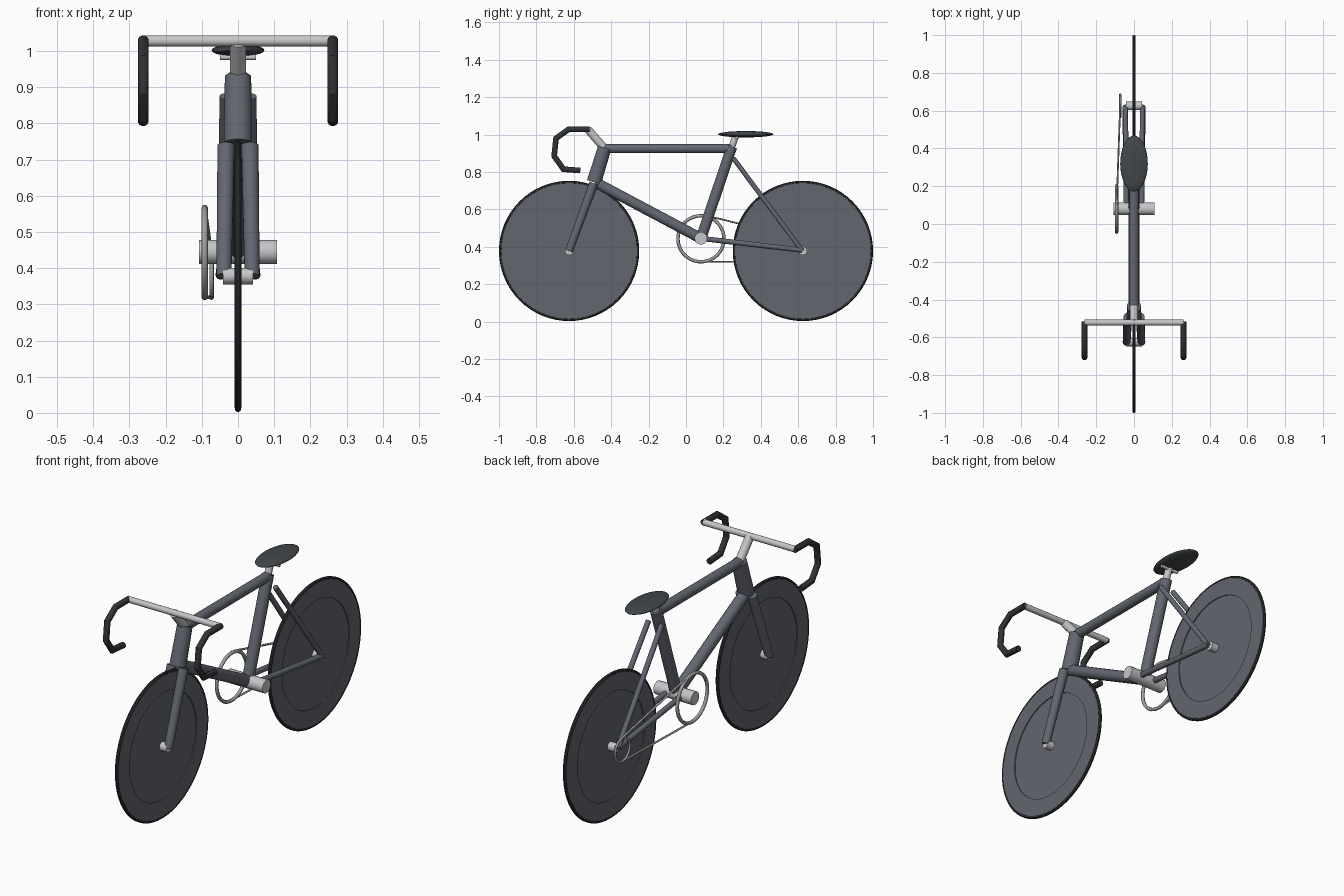
import bpy, bmesh, math
from mathutils import Vector, Matrix

if "Cube" in bpy.data.objects:
    bpy.data.objects.remove(bpy.data.objects["Cube"])


def material(name, rgb):
    m = bpy.data.materials.new(name)
    m.diffuse_color = (*rgb, 1)
    m.use_nodes = True
    m.node_tree.nodes["Principled BSDF"].inputs["Base Color"].default_value = m.diffuse_color
    return m


FRAME = material("slate frame", (0.125, 0.136, 0.165))
DISC = material("grey disc", (0.125, 0.133, 0.158))
BLACK = material("black rubber", (0.030, 0.033, 0.036))
SEAT = material("dark seat", (0.055, 0.063, 0.068))
SILVER = material("silver", (0.56, 0.565, 0.58))
CHAIN = material("chain grey", (0.34, 0.34, 0.34))


def finish(name, bm, mats, smooth=None):
    bmesh.ops.recalc_face_normals(bm, faces=bm.faces)
    me = bpy.data.meshes.new(name)
    bm.to_mesh(me)
    bm.free()
    ob = bpy.data.objects.new(name, me)
    bpy.context.collection.objects.link(ob)
    for m in mats:
        me.materials.append(m)
    if smooth:
        bpy.ops.object.select_all(action='DESELECT')
        ob.select_set(True)
        bpy.context.view_layer.objects.active = ob
        bpy.ops.object.shade_smooth_by_angle(angle=math.radians(smooth))
    return ob


def add_tube(bm, a, b, r1, r2, sides):
    a, b = Vector(a), Vector(b)
    d = b - a
    mat = Matrix.Translation((a + b) / 2) @ d.to_track_quat('Z', 'X').to_matrix().to_4x4()
    mat = mat @ Matrix.Rotation(math.pi / sides, 4, 'Z')
    bmesh.ops.create_cone(bm, cap_ends=True, segments=sides, radius1=r1, radius2=r2,
                          depth=d.length, matrix=mat)


def tube(name, a, b, r1, mat, r2=None, sides=16, smooth=35):
    bm = bmesh.new()
    add_tube(bm, a, b, r1, r2 or r1, sides)
    return finish(name, bm, [mat], smooth)


def lathe(name, profile, center, mats, steps=64, closed=True, rule=None, smooth=30):
    """Spin (x, radius) points about the x axis through center."""
    bm = bmesh.new()
    rings = [[bm.verts.new((x, r * math.cos(2 * math.pi * i / steps),
                            r * math.sin(2 * math.pi * i / steps))) for i in range(steps)]
             for x, r in profile]
    n = len(rings)
    for k in range(n if closed else n - 1):
        p, q = rings[k], rings[(k + 1) % n]
        for i in range(steps):
            j = (i + 1) % steps
            f = bm.faces.new((p[i], p[j], q[j], q[i]))
            if rule:
                f.material_index = rule((profile[k][1] + profile[(k + 1) % n][1]) / 2)
    if not closed:
        bm.faces.new(rings[0])
        bm.faces.new(rings[-1])
    bmesh.ops.translate(bm, verts=bm.verts, vec=center)
    return finish(name, bm, mats, smooth)


def ring(name, center, radius, minor, mat):
    pts = [(minor * math.cos(t * math.pi / 4), radius + minor * math.sin(t * math.pi / 4))
           for t in range(8)]
    return lathe(name, pts, center, [mat], steps=40, smooth=50)


AXLE = 0.378
BB = (0.08, 0.445)

# Disc wheels with raised rim and black tyre, plus hubs
half = [(0.003, 0.275), (0.008, 0.275), (0.008, 0.363), (0.009, 0.364), (0.008, 0.371), (0.003, 0.375)]
wheel = half + [(-x, r) for x, r in reversed(half)]
for name, y in (("front", -0.625), ("rear", 0.625)):
    lathe(name + "_wheel", wheel, (0, y, AXLE), [DISC, BLACK], closed=False,
          rule=lambda r: 1 if r > 0.3633 else 0)
    tube(name + "_hub", (-0.042, y, AXLE), (0.042, y, AXLE), 0.023, SILVER)

# Main frame
tube("head_tube", (0, -0.492, 0.745), (0, -0.435, 0.93), 0.04, FRAME, r2=0.037)
tube("top_tube", (0, -0.44, 0.925), (0, 0.245, 0.925), 0.025, FRAME)
tube("down_tube", (0, -0.485, 0.745), (0, BB[0], BB[1]), 0.029, FRAME)
tube("seat_tube", (0, BB[0], BB[1]), (0, 0.245, 0.935), 0.029, FRAME)

# Fork blades and rear stays, mirrored
for side, s in (("left", -1), ("right", 1)):
    tube(side + "_fork_blade", (s * 0.039, -0.625, AXLE), (s * 0.033, -0.493, 0.74),
         0.021, FRAME, r2=0.024)
    tube(side + "_seat_stay", (s * 0.046, 0.622, AXLE), (s * 0.038, 0.252, 0.875), 0.013, FRAME)
    tube(side + "_chain_stay", (s * 0.048, 0.622, AXLE + 0.004), (s * 0.04, *BB), 0.014, FRAME)

# Crank axle, chainring, rear cog and chain
tube("crank_axle", (-0.108, *BB), (0.108, *BB), 0.034, SILVER)
ring("chainring", (-0.092, BB[0], 0.443), 0.123, 0.009, CHAIN)
ring("rear_cog", (-0.073, 0.625, AXLE), 0.06, 0.006, CHAIN)
bm = bmesh.new()
for s in (-1, 1):
    add_tube(bm, (-0.092, BB[0] + 0.02, BB[1] + s * 0.124),
             (-0.073, 0.637, AXLE + s * 0.06), 0.005, 0.005, 8)
finish("chain", bm, [CHAIN], 50)

# Seat, post and clamp
tube("seat_post", (0, 0.24, 0.92), (0, 0.268, 0.998), 0.018, SILVER)
tube("seat_clamp", (-0.05, 0.27, 0.983), (0.05, 0.27, 0.983), 0.008, SILVER)
bm = bmesh.new()
bmesh.ops.create_uvsphere(bm, u_segments=32, v_segments=16, radius=1,
                          matrix=Matrix.Translation((0, 0.32, 1.002)) @ Matrix.Diagonal((0.073, 0.148, 0.017, 1)))
finish("seat", bm, [SEAT], 60)

# Stem and handlebar
tube("stem", (0, -0.435, 0.925), (0, -0.522, 1.025), 0.022, SILVER)
tube("handlebar", (-0.262, -0.522, 1.028), (0.262, -0.522, 1.028), 0.0155, SILVER)

# Angular drop grips, one mitred sweep per side
path = [(-0.515, 1.028), (-0.628, 1.028), (-0.695, 0.98), (-0.705, 0.885), (-0.655, 0.815), (-0.565, 0.808)]
SIDES = 12
for side, s in (("left", -1), ("right", 1)):
    bm = bmesh.new()
    P = [Vector((0, y, z)) for y, z in path]
    rings = []
    for i, p in enumerate(P):
        d0 = (p - P[max(i - 1, 0)]).normalized()
        d1 = (P[min(i + 1, len(P) - 1)] - p).normalized()
        t = (d0 + d1).normalized()
        n = t.cross(Vector((1, 0, 0)))
        stretch = 1 / d0.dot(t) if 0 < i < len(P) - 1 else 1
        ring_verts = []
        for k in range(SIDES):
            a = (k + 0.5) * 2 * math.pi / SIDES
            ring_verts.append(bm.verts.new(p + Vector((s * 0.262 + 0.0155 * math.cos(a), 0, 0))
                                           + n * 0.0155 * stretch * math.sin(a)))
        rings.append(ring_verts)
    for p, q in zip(rings, rings[1:]):
        for k in range(SIDES):
            bm.faces.new((p[k], p[(k + 1) % SIDES], q[(k + 1) % SIDES], q[k]))
    bm.faces.new(rings[0])
    bm.faces.new(rings[-1])
    finish(side + "_drop_grip", bm, [BLACK], 31)
